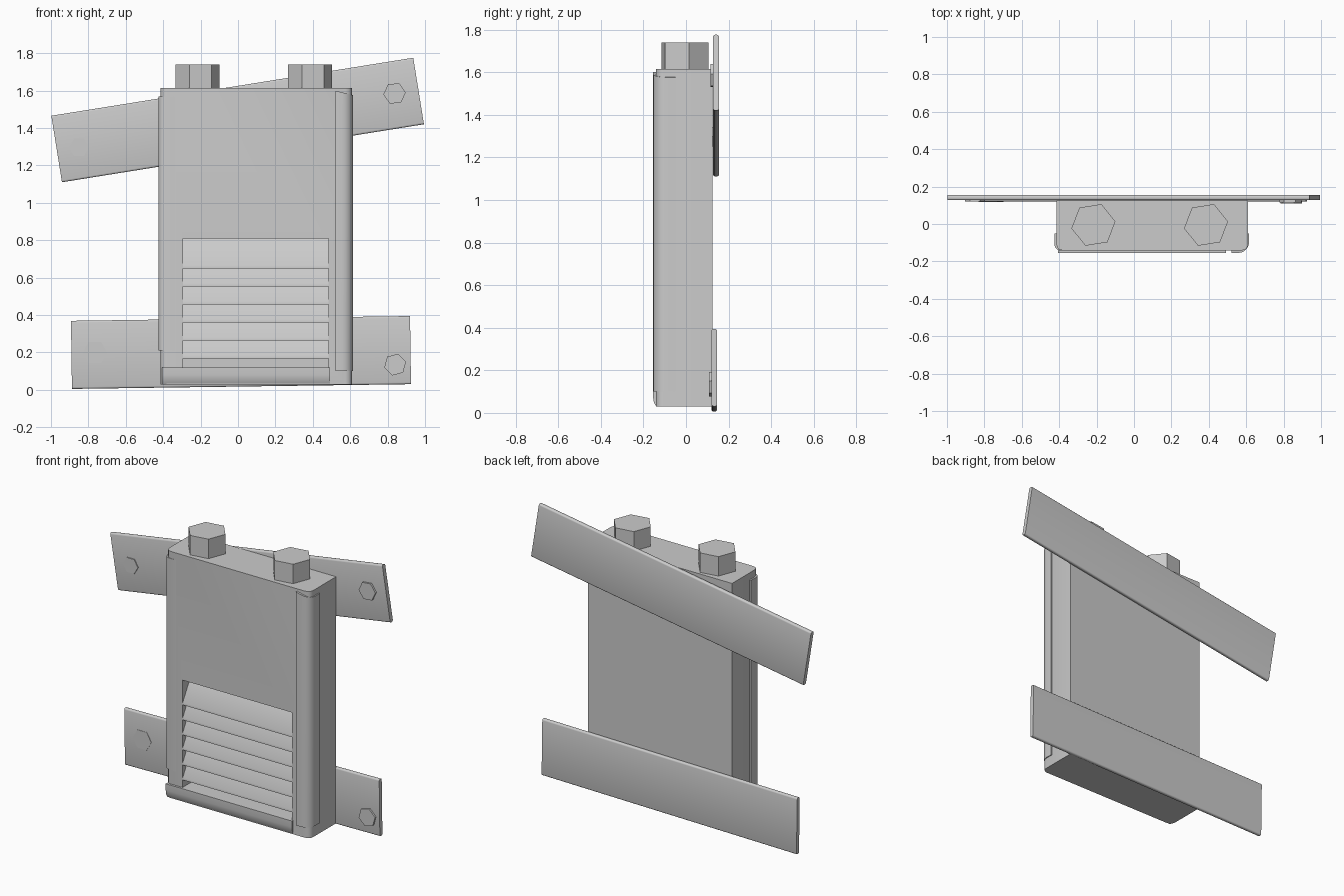
import bpy, bmesh, math
from mathutils import Matrix, Vector

cube = bpy.data.objects.get("Cube")
if cube:
    bpy.data.objects.remove(cube, do_unlink=True)

# Single painted-metal colour
grey = bpy.data.materials.new("plain_grey")
grey.use_nodes = True
colour = (0.6, 0.6, 0.6, 1)
grey.diffuse_color = colour
grey.node_tree.nodes["Principled BSDF"].inputs["Base Color"].default_value = colour


def finish(name, bm):
    bmesh.ops.recalc_face_normals(bm, faces=bm.faces)
    mesh = bpy.data.meshes.new(name)
    bm.to_mesh(mesh)
    bm.free()
    mesh.materials.append(grey)
    obj = bpy.data.objects.new(name, mesh)
    bpy.context.collection.objects.link(obj)
    return obj


def box(name, low, high, radius=0, pick=None, segments=3):
    """Box between two corners; edges whose (midpoint, direction) pass pick are rounded."""
    low, high = Vector(low), Vector(high)
    bm = bmesh.new()
    bmesh.ops.create_cube(bm, size=1)
    for v in bm.verts:
        v.co = Vector((c + 0.5) * (h - l) + l for c, l, h in zip(v.co, low, high))
    if radius:
        centre = (low + high) / 2
        edges = []
        for e in bm.edges:
            a, b = e.verts
            if pick((a.co + b.co) / 2 - centre, (b.co - a.co).normalized()):
                edges.append(e)
        bmesh.ops.bevel(bm, geom=edges, offset=radius, segments=segments,
                        profile=0.5, affect='EDGES')
    return finish(name, bm)


def prism(name, profile, x0, x1):
    """Extrude a (y, z) profile along x."""
    bm = bmesh.new()
    face = bm.faces.new([bm.verts.new((x0, y, z)) for y, z in profile])
    out = bmesh.ops.extrude_face_region(bm, geom=[face])["geom"]
    bmesh.ops.translate(bm, vec=(x1 - x0, 0, 0),
                        verts=[g for g in out if isinstance(g, bmesh.types.BMVert)])
    return finish(name, bm)


def hexagon(name, radius, depth, matrix):
    bm = bmesh.new()
    bmesh.ops.create_cone(bm, cap_ends=True, segments=6, radius1=radius,
                          radius2=radius, depth=depth, matrix=matrix)
    return finish(name, bm)


# Cabinet with rounded front corners and a recessed vent opening
body = box("cabinet", (-0.415, -0.142, 0.03), (0.61, 0.125, 1.615), 0.035,
           lambda m, d: abs(d.z) > 0.9 and m.y < 0)
cutter = box("vent_cutter", (-0.295, -0.3, 0.12), (0.485, -0.05, 0.81))
cut = body.modifiers.new("vent", 'BOOLEAN')
cut.operation = 'DIFFERENCE'
cut.solver = 'EXACT'
cut.object = cutter
cutter.hide_render = True
bpy.context.view_layer.objects.active = body
bpy.ops.object.modifier_apply(modifier=cut.name)
bpy.data.objects.remove(cutter, do_unlink=True)

# Corner trims wrapping the front edges
right_of = lambda m, d: abs(d.z) > 0.9 and m.y < 0 and m.x > 0
left_of = lambda m, d: abs(d.z) > 0.9 and m.y < 0 and m.x < 0
left_trim = box("left_corner_trim", (0.52, -0.155, 0.1), (0.616, -0.05, 1.6),
                0.06, right_of, 5)
for v in left_trim.data.vertices:
    if v.co.z > 1:
        v.co.z -= 0.25 * (v.co.x - 0.52)
box("right_corner_trim", (-0.426, -0.143, 0.21), (-0.34, -0.05, 1.57), 0.035, left_of)

# Sill strip below the vent
prism("bottom_sill", [(-0.1, 0.03), (-0.14, 0.03), (-0.151, 0.05), (-0.156, 0.08),
                      (-0.156, 0.12), (-0.1, 0.12)], -0.405, 0.492)

# Angled vent slats
for i in range(6):
    z = 0.65 - 0.0965 * i
    prism(f"vent_slat_{i + 1}", [(-0.14, z), (-0.14, z + 0.015), (-0.055, z + 0.16),
                                 (-0.045, z + 0.16), (-0.045, z + 0.14)], -0.295, 0.485)

# Hexagonal pipe stubs on top
for side, x in (("right", -0.217), ("left", 0.385)):
    hexagon(f"{side}_pipe_stub", 0.119, 0.14,
            Matrix.Translation((x, -0.005, 1.67)) @ Matrix.Rotation(math.radians(39), 4, 'Z'))

# Tilted mounting straps with rounded long edges
for name, x, z, length, width, y0, y1, tilt in (
        ("upper_strap", -0.002, 1.443, 1.96, 0.36, 0.127, 0.155, 9.1),
        ("lower_strap", 0.016, 0.2, 1.813, 0.364, 0.12, 0.146, 0.8)):
    strap = box(name, (-length / 2, y0, -width / 2), (length / 2, y1, width / 2), 0.01,
                lambda m, d: abs(d.x) > 0.9)
    strap.data.transform(Matrix.Translation((x, 0, z))
                         @ Matrix.Rotation(math.radians(-tilt), 4, 'Y'))

# Hex bolts on the straps
for name, x, z, radius, front, turn in (
        ("upper_right_bolt", -0.85, 1.297, 0.053, 0.121, 0),
        ("upper_left_bolt", 0.837, 1.585, 0.06, 0.115, 5),
        ("lower_left_bolt", 0.84, 0.135, 0.06, 0.109, 15),
        ("lower_right_bolt", -0.765, 0.2, 0.066, 0.118, 0)):
    hexagon(name, radius, 0.02, Matrix.Translation((x, front + 0.01, z))
            @ Matrix.Rotation(math.radians(90), 4, 'X')
            @ Matrix.Rotation(math.radians(30 + turn), 4, 'Z'))

# Smooth the rounded edges, keep the hard ones
bpy.ops.object.select_all(action='DESELECT')
for obj in bpy.context.collection.objects:
    if obj.type == 'MESH':
        obj.select_set(True)
        bpy.context.view_layer.objects.active = obj
bpy.ops.object.shade_smooth_by_angle(angle=math.radians(35))
